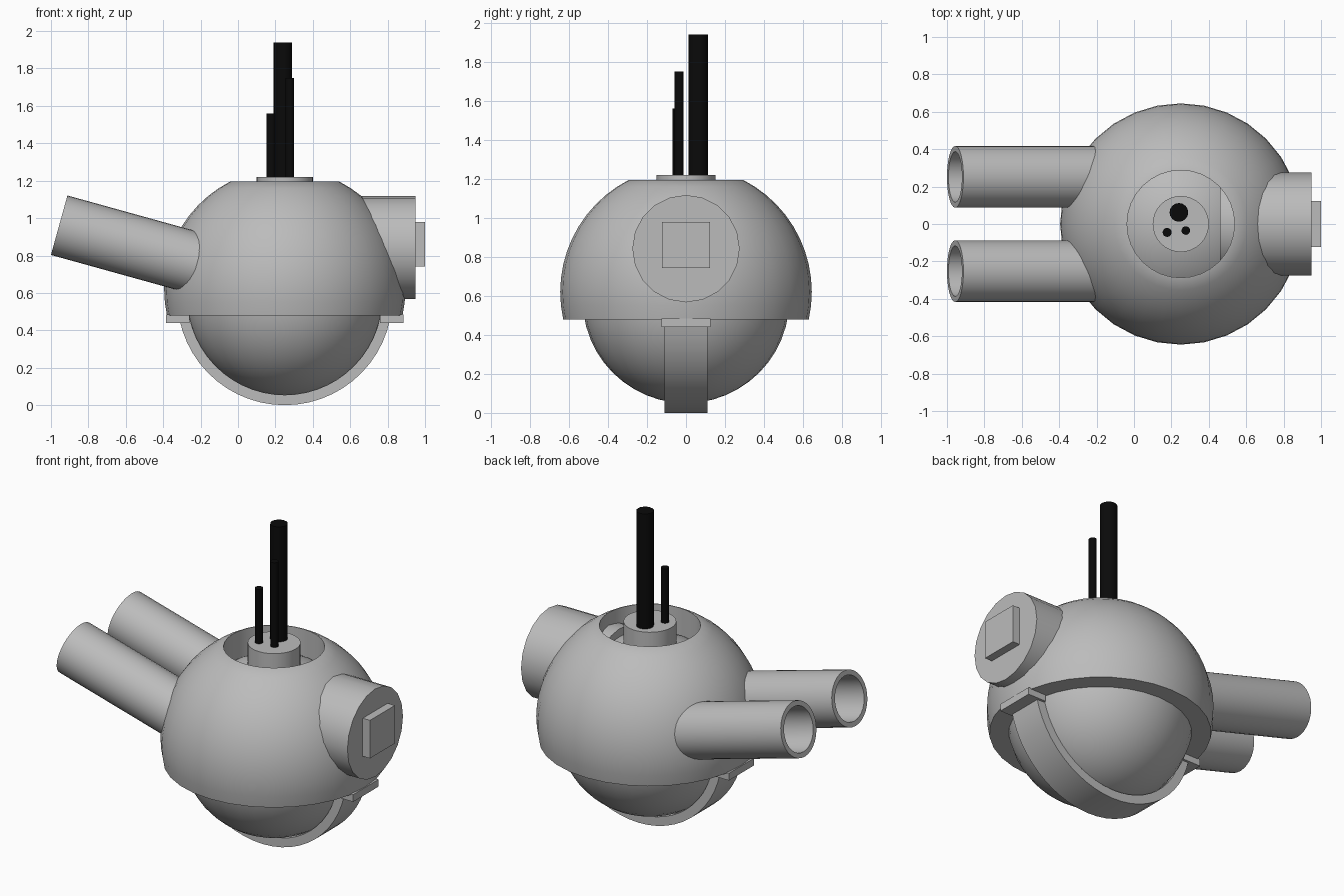
import bpy, bmesh, math
from mathutils import Vector, Matrix

if "Cube" in bpy.data.objects:
    bpy.data.objects.remove(bpy.data.objects["Cube"])

CX = 0.25  # body axis


def material(name, v):
    m = bpy.data.materials.new(name)
    m.diffuse_color = (v, v, v, 1)
    m.use_nodes = True
    m.node_tree.nodes["Principled BSDF"].inputs["Base Color"].default_value = m.diffuse_color
    return m


GREY = material("mid_grey", 0.5)
BLACK = material("black", 0.003)


def finish(name, bm, mat, matrix=Matrix()):
    bmesh.ops.recalc_face_normals(bm, faces=bm.faces)
    me = bpy.data.meshes.new(name)
    bm.to_mesh(me)
    bm.free()
    me.materials.append(mat)
    ob = bpy.data.objects.new(name, me)
    ob.matrix_world = matrix
    bpy.context.collection.objects.link(ob)
    bpy.ops.object.select_all(action='DESELECT')
    ob.select_set(True)
    bpy.context.view_layer.objects.active = ob
    bpy.ops.object.shade_smooth_by_angle(angle=math.radians(32))
    return ob


def lathe(name, profile, sides, mat, matrix, closed=False):
    """Revolve (radius, z) points about local z; zero radii merge to a pole."""
    bm = bmesh.new()
    rings = []
    for r, z in profile:
        if r == 0:
            rings.append([bm.verts.new((0, 0, z))] * sides)
        else:
            rings.append([bm.verts.new((r * math.cos(2 * math.pi * i / sides),
                                        r * math.sin(2 * math.pi * i / sides), z))
                          for i in range(sides)])
    pairs = list(zip(rings, rings[1:]))
    if closed:
        pairs.append((rings[-1], rings[0]))
    for a, b in pairs:
        for i in range(sides):
            j = (i + 1) % sides
            quad = list(dict.fromkeys((a[i], a[j], b[j], b[i])))
            bm.faces.new(quad)
    return finish(name, bm, mat, matrix)


def rod(name, r, z0, z1, sides, mat, matrix):
    return lathe(name, [(0, z0), (r, z0), (r, z1), (0, z1)], sides, mat, matrix)


def box(name, lo, hi, mat):
    lo, hi = Vector(lo), Vector(hi)
    bm = bmesh.new()
    bmesh.ops.create_cube(bm, size=1)
    bmesh.ops.scale(bm, vec=hi - lo, verts=bm.verts)
    bmesh.ops.translate(bm, vec=(lo + hi) / 2, verts=bm.verts)
    return finish(name, bm, mat)


def at(x, y, z=0):
    return Matrix.Translation((x, y, z))


def along(direction, origin):
    q = Vector(direction).to_track_quat('Z', 'Y')
    return Matrix.Translation(origin) @ q.to_matrix().to_4x4()


# inner ball
bm = bmesh.new()
bmesh.ops.create_uvsphere(bm, u_segments=32, v_segments=24, radius=0.53)
finish("inner_ball", bm, GREY, at(CX, 0, 0.58))

# outer shell, open at the top and cut flat below
R, CZ = 0.645, 0.62
a0, a1 = math.asin((1.195 - CZ) / R), math.asin((0.48 - CZ) / R)
arc = [(R * math.cos(a), CZ + R * math.sin(a))
       for a in (a0 + (a1 - a0) * i / 12 for i in range(13))]
shell = [(arc[0][0] - 0.005, 1.0)] + [(arc[0][0] - 0.005, 1.195)] + arc + [(0.515, 0.48)]
lathe("outer_shell", shell, 32, GREY, at(CX, 0))

# cap in the top opening
rod("top_cap", 0.15, 1.0, 1.22, 32, GREY, at(CX, 0))

# aerials
for n, (x, y, r, top) in enumerate([(0.24, 0.062, 0.05, 1.94),
                                    (0.177, -0.045, 0.024, 1.56),
                                    (0.277, -0.035, 0.023, 1.75)]):
    rod(f"aerial_{n + 1}", r, 1.2, top, 16, BLACK, at(x, y))

# keel band under the ball
bm = bmesh.new()
N, zc = 24, 0.575
s = math.asin((zc - 0.46) / 0.575)
prev = first = None
for i in range(N + 1):
    a = math.pi + s + (math.pi - 2 * s) * i / N
    sec = [bm.verts.new((CX + r * math.cos(a), y, zc + r * math.sin(a)))
           for r, y in ((0.52, -0.11), (0.575, -0.11), (0.575, 0.11), (0.52, 0.11))]
    if prev:
        for k in range(4):
            bm.faces.new((prev[k], prev[(k + 1) % 4], sec[(k + 1) % 4], sec[k]))
    else:
        first = sec
    prev = sec
bm.faces.new(first)
bm.faces.new(prev)
finish("keel_band", bm, GREY)

# end tabs of the keel band
for side, name in ((-1, "left"), (1, "right")):
    xs = sorted((CX + side * 0.51, CX + side * 0.635))
    box(f"band_tab_{name}", (xs[0], -0.125, 0.44), (xs[1], 0.125, 0.485), GREY)

# rear pipes, tilted and hollow
ang = math.radians(15.5)
d = (math.cos(ang), 0, -math.sin(ang))
for side, name in ((-1, "front"), (1, "back")):
    lathe(f"pipe_{name}", [(0.165, 0), (0.165, 0.84), (0.135, 0.84), (0.135, 0)], 32, GREY,
          along(d, (-0.956, side * 0.252, 0.962)), closed=True)

# round housing with square plate
rod("side_housing", 0.275, 0, 0.49, 20, GREY, along((1, 0, 0), (0.46, 0, 0.842)))
box("square_plate", (0.93, -0.123, 0.742), (1.0, 0.123, 0.98), GREY)
